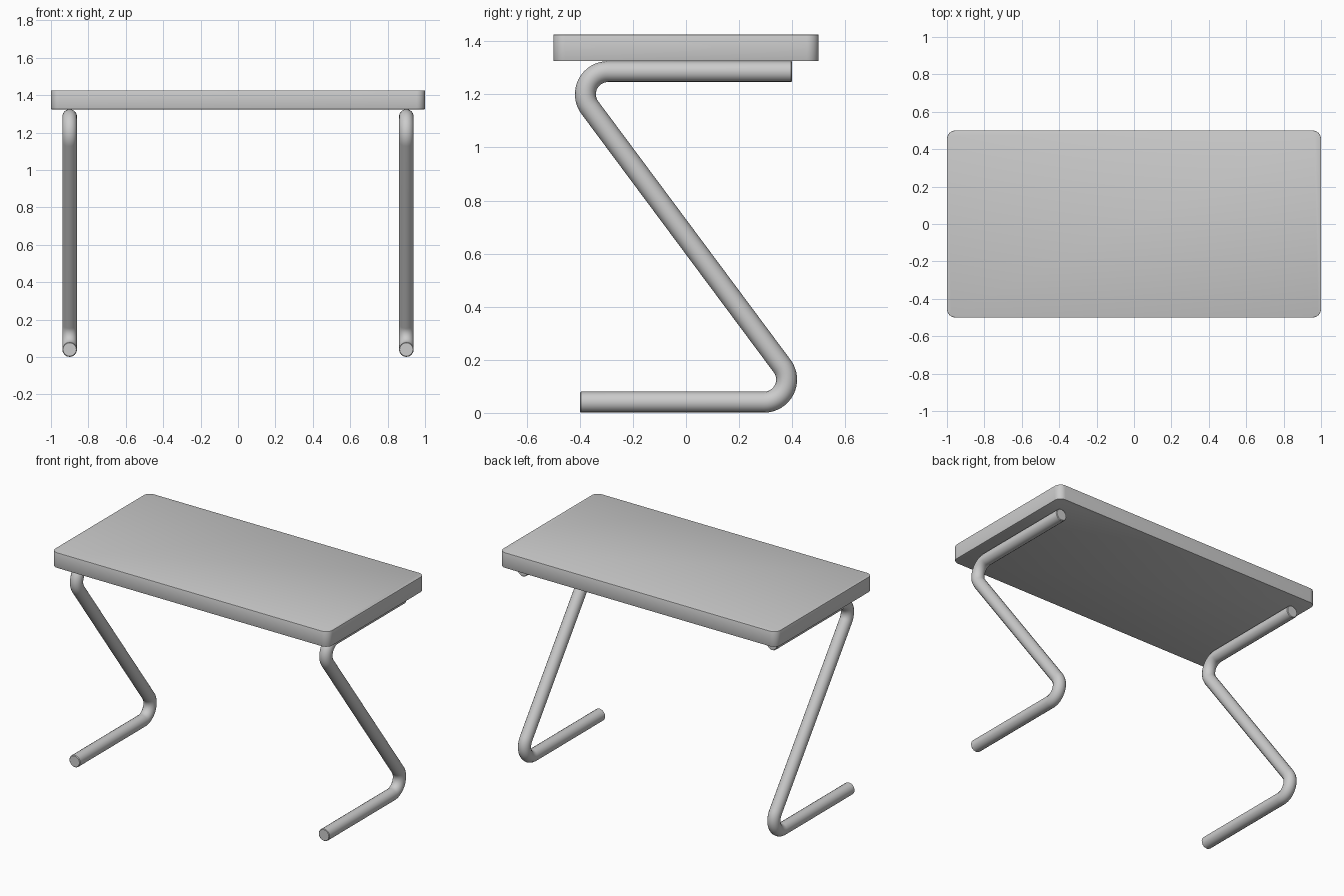
import bpy, bmesh, math

if "Cube" in bpy.data.objects:
    bpy.data.objects.remove(bpy.data.objects["Cube"])

TUBE_R = 0.0395
BEND_R = 0.085
LOW_Z, HIGH_Z = 0.0405, 1.2855
MID_Z = (LOW_Z + HIGH_Z) / 2


def finish(obj, angle=35):
    bpy.ops.object.select_all(action='DESELECT')
    obj.select_set(True)
    bpy.context.view_layer.objects.active = obj
    bpy.ops.object.shade_smooth_by_angle(angle=math.radians(angle))


# tabletop: slab with rounded vertical corners and a tiny edge softening
bm = bmesh.new()
bmesh.ops.create_cube(bm, size=1)
bmesh.ops.scale(bm, vec=(2, 1, 0.1), verts=bm.verts)
bmesh.ops.translate(bm, vec=(0, 0, 1.375), verts=bm.verts)
upright = [e for e in bm.edges if abs(e.verts[0].co.z - e.verts[1].co.z) > 0.05]
bmesh.ops.bevel(bm, geom=upright, offset=0.045, segments=8, profile=0.5, affect='EDGES')
rim = [e for e in bm.edges if abs(e.verts[0].co.z - e.verts[1].co.z) < 0.05]
bmesh.ops.bevel(bm, geom=rim, offset=0.003, segments=2, profile=0.5, affect='EDGES')
mesh = bpy.data.meshes.new("tabletop")
bm.to_mesh(mesh)
bm.free()
tabletop = bpy.data.objects.new("tabletop", mesh)
bpy.context.collection.objects.link(tabletop)
finish(tabletop)

# Z-shaped leg path (y, z, radius factor): lower half, then its half-turn copy
cy, cz = 0.294, LOW_Z + BEND_R
to_mid = (-cy, MID_Z - cz)
end_angle = math.atan2(to_mid[1], to_mid[0]) - math.acos(BEND_R / math.hypot(*to_mid))
half = [(-0.4, LOW_Z, 0.9), (-0.396, LOW_Z, 1.0)]
STEPS = 16
for i in range(STEPS + 1):
    a = -math.pi / 2 + (end_angle + math.pi / 2) * i / STEPS
    half.append((cy + BEND_R * math.cos(a), cz + BEND_R * math.sin(a), 1.0))
path = half + [(-y, 2 * MID_Z - z, r) for y, z, r in reversed(half)]

# bent tube legs, mirrored left and right
curve = bpy.data.curves.new("legs", 'CURVE')
curve.dimensions = '3D'
curve.bevel_depth = TUBE_R
curve.bevel_resolution = 6
curve.use_fill_caps = True
spline = curve.splines.new('POLY')
spline.points.add(len(path) - 1)
for p, (y, z, r) in zip(spline.points, path):
    p.co = (0.9, y, z, 1)
    p.radius = r
legs = bpy.data.objects.new("legs", curve)
bpy.context.collection.objects.link(legs)
bpy.ops.object.select_all(action='DESELECT')
legs.select_set(True)
bpy.context.view_layer.objects.active = legs
bpy.ops.object.convert(target='MESH')
legs = bpy.context.view_layer.objects.active
legs.modifiers.new("mirror", 'MIRROR').use_axis[0] = True
finish(legs, 40)
